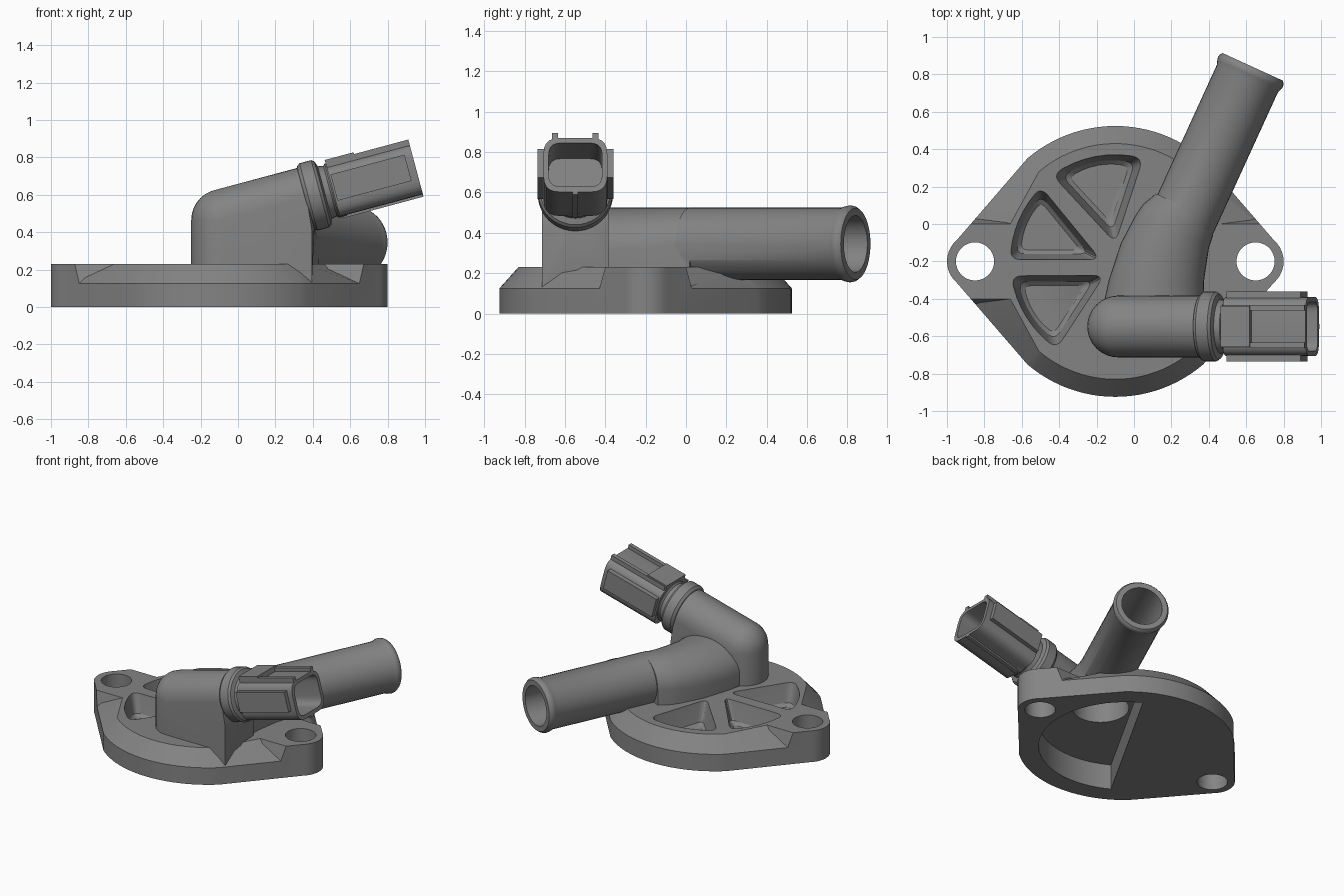
import bpy
import bmesh
from math import sin, cos, pi, radians
from mathutils import Vector, Matrix

if "Cube" in bpy.data.objects:
    bpy.data.objects.remove(bpy.data.objects["Cube"])

# single grey material
grey = bpy.data.materials.new("moulded grey")
grey.use_nodes = True
COLOUR = (0.23, 0.23, 0.23, 1)
grey.diffuse_color = COLOUR
grey.node_tree.nodes["Principled BSDF"].inputs["Base Color"].default_value = COLOUR

CENTRE = Vector((-0.1, -0.2))
EARS = (-0.85, 0.65)


def finish(name, bm):
    bmesh.ops.recalc_face_normals(bm, faces=bm.faces)
    mesh = bpy.data.meshes.new(name)
    bm.to_mesh(mesh)
    bm.free()
    mesh.materials.append(grey)
    obj = bpy.data.objects.new(name, mesh)
    bpy.context.collection.objects.link(obj)
    return obj


def loft(name, rings, matrix=Matrix()):
    """Skin equal-length rings of points and cap both ends."""
    bm = bmesh.new()
    loops = [[bm.verts.new(matrix @ Vector(p)) for p in ring] for ring in rings]
    n = len(loops[0])
    for a, b in zip(loops, loops[1:]):
        for i in range(n):
            j = (i + 1) % n
            bm.faces.new((a[i], a[j], b[j], b[i]))
    bm.faces.new(loops[0])
    bm.faces.new(loops[-1])
    return finish(name, bm)


def prism(name, outline, z0, z1):
    return loft(name, [[(p[0], p[1], z) for p in outline] for z in (z0, z1)])


def turned(name, profile, matrix, n=40):
    """Solid of revolution around local x from (position, radius) pairs."""
    return loft(name, [[(s, r * cos(2 * pi * i / n), r * sin(2 * pi * i / n))
                        for i in range(n)] for s, r in profile], matrix)


def arc(c, r, a0, a1, n):
    return [Vector((c[0] + r * cos(radians(a0 + (a1 - a0) * i / n)),
                    c[1] + r * sin(radians(a0 + (a1 - a0) * i / n))))
            for i in range(n + 1)]


def rounded(points, r):
    """Replace sharp corners of an outline by short curves."""
    out = []
    for i, p in enumerate(points):
        a, b = points[i - 1] - p, points[(i + 1) % len(points)] - p
        if (-a).angle(b) < radians(30):
            out.append(p)
            continue
        a = p + a.normalized() * min(r, a.length * 0.9)
        b = p + b.normalized() * min(r, b.length * 0.9)
        for k in range(6):
            t = k / 5
            out.append(a * (1 - t) ** 2 + p * 2 * t * (1 - t) + b * t * t)
    return out


def combine(obj, other, operation):
    """Apply a boolean and remove the helper."""
    mod = obj.modifiers.new("cut", 'BOOLEAN')
    mod.operation, mod.solver, mod.object = operation, 'EXACT', other
    mesh = bpy.data.meshes.new_from_object(
        obj.evaluated_get(bpy.context.evaluated_depsgraph_get()))
    obj.modifiers.clear()
    obj.data = mesh
    bpy.data.objects.remove(other)


# flange: disc and two ears wrapped in one outline, chamfered to a round top
TANGENT = 40.5
outline = (arc((EARS[1], -0.2), 0.15, -TANGENT - 9, TANGENT + 9, 10)
           + arc(CENTRE, 0.724, TANGENT + 9, 171 - TANGENT, 24)
           + arc((EARS[0], -0.2), 0.15, 171 - TANGENT, 189 + TANGENT, 10)
           + arc(CENTRE, 0.724, 189 + TANGENT, 351 - TANGENT, 24))
top = [CENTRE + (p - CENTRE).normalized() * 0.63 for p in outline]
housing = loft("housing", [[(*p, 0) for p in outline], [(*p, 0.125) for p in outline],
                           [(*p, 0.23) for p in top]])

# raised ears across the flange
ears = prism("ears", outline, 0, 0.23)
band = loft("band", [[(-2, -0.2 - w, z), (2, -0.2 - w, z), (2, -0.2 + w, z), (-2, -0.2 + w, z)]
                     for w, z in ((0.265, -0.01), (0.2, 0.231))])
combine(ears, band, 'INTERSECT')
combine(housing, ears, 'UNION')

# three tapered wedge pockets in the top
for tip, a0, a1, r in (((-0.1, -0.1), 75, 126, 0.57), ((-0.18, -0.19), 135, 179, 0.56),
                       ((-0.16, -0.275), 188, 236, 0.56)):
    shape = rounded([Vector(tip)] + arc(CENTRE, r, a0, a1, 8), 0.06)
    mid = sum(shape, Vector((0, 0))) / len(shape)
    pocket = loft("pocket", [[(*(mid + (p - mid) * k), z) for p in shape]
                             for k, z in ((1.03, 0.25), (0.98, 0.21), (0.8, 0.1), (0.66, 0.08))])
    combine(housing, pocket, 'DIFFERENCE')

# bolt holes
for x in EARS:
    hole = prism("hole", arc((x, -0.2), 0.102, 0, 350, 35), -0.1, 0.4)
    combine(housing, hole, 'DIFFERENCE')


# arched outlet body that bends and narrows into the pipe
def arch(cx, cy, angle, half, base, mid, rise):
    side = Vector((sin(angle), -cos(angle)))
    pts = [(half, base)] + [(half * cos(pi * i / 20), mid + rise * sin(pi * i / 20))
                            for i in range(21)] + [(-half, base)]
    return [(cx + side.x * u, cy + side.y * u, z) for u, z in pts]


SLANT = radians(65.4)
body = loft("outlet_body", [
    arch(0.1, -0.46, pi / 2, 0.27, 0.18, 0.32, 0.205),
    arch(0.12, -0.3, pi / 2, 0.255, 0.18, 0.32, 0.205),
    arch(0.16, -0.15, radians(78), 0.235, 0.18, 0.325, 0.2),
    arch(0.205, -0.04, SLANT, 0.215, 0.18, 0.335, 0.19),
    arch(0.235, 0.02, SLANT, 0.205, 0.18, 0.34, 0.185),
    arch(0.275, 0.09, SLANT, 0.175, 0.2, 0.345, 0.175)])
combine(housing, body, 'UNION')

# outlet pipe with a beaded lip
PIPE = Matrix.Translation((0.635, 0.84, 0.345)) @ Matrix.Rotation(SLANT, 4, 'Z')
pipe = turned("pipe", [(-0.9, 0.179), (-0.07, 0.179), (-0.045, 0.188), (-0.03, 0.191),
                       (-0.015, 0.188), (0, 0.177)], PIPE)
combine(housing, pipe, 'UNION')

# sensor tower: round-backed block under a tilted barrel
TOWER_Y, R = -0.548, 0.165
AXIS = Matrix.Translation((0.42, TOWER_Y, 0.6)) @ Matrix.Rotation(radians(-15), 4, 'Y')
bm = bmesh.new()
bmesh.ops.create_uvsphere(bm, u_segments=32, v_segments=16, radius=R,
                          matrix=Matrix.Translation((-0.085, TOWER_Y, 0.465)))
for p in arc((-0.085, TOWER_Y), R, 90, 270, 16):
    bm.verts.new((*p, 0.13))
for side in (-R, R):
    for z in (0.13, 0.41):
        bm.verts.new((0.395, TOWER_Y + side, z))
for p in arc((0, 0), R, 0, 350, 35):
    bm.verts.new(AXIS @ Vector((-0.055, p.x, p.y)))
bm.faces.ensure_lookup_table()
bmesh.ops.delete(bm, geom=bm.faces[:], context='FACES_ONLY')
bmesh.ops.delete(bm, geom=bm.edges[:], context='EDGES_FACES') if not bm.verts else None
hull = bmesh.ops.convex_hull(bm, input=bm.verts[:])
inside = [v for v in bm.verts if not v.link_faces]
bmesh.ops.delete(bm, geom=inside, context='VERTS')
loose = [e for e in bm.edges if not e.link_faces]
bmesh.ops.delete(bm, geom=loose, context='EDGES')
bmesh.ops.dissolve_limit(bm, angle_limit=radians(0.5), verts=bm.verts[:], edges=bm.edges[:])
combine(housing, finish("sensor_tower", bm), 'UNION')

# underside chamber, riser and pipe bore
chamber = prism("chamber", arc(CENTRE, 0.585, -120, 61, 30), -0.1, 0.185)
riser = prism("riser", arc((0.15, -0.17), 0.19, 0, 350, 35), 0.05, 0.42)
bore = turned("bore", [(-0.95, 0.14), (0.1, 0.14)], PIPE)
for cutter in (chamber, riser, bore):
    combine(housing, cutter, 'DIFFERENCE')

# collar with a groove between tower and plug
collar = turned("sensor_collar", [(-0.07, 0.15), (-0.06, 0.175), (-0.045, 0.186), (0.02, 0.186),
                                  (0.035, 0.175), (0.045, 0.145), (0.075, 0.14), (0.085, 0.15),
                                  (0.13, 0.15)], AXIS)


# plug shell: rounded box with an open socket
def box_ring(s, w, low, high, r):
    pts = [Vector((-w, low)), Vector((w, low)), Vector((w, high)), Vector((-w, high))]
    return [(s, p.x, p.y) for p in rounded(pts, r)]


plug = loft("plug_shell", [box_ring(s, 0.158, -0.145, 0.132, 0.08) for s in (0.09, 0.55)], AXIS)
socket = loft("socket", [box_ring(s, 0.132, -0.118, 0.106, 0.06) for s in (0.25, 0.7)], AXIS)
combine(plug, socket, 'DIFFERENCE')


# ribs and latch pad around the plug
def block(name, s, y, z):
    return loft(name, [[(k, y[0], z[0]), (k, y[1], z[0]), (k, y[1], z[1]), (k, y[0], z[1])]
                       for k in s], AXIS)


ribs = [block("latch_pad", (0.09, 0.25), (-0.11, 0.11), (0.11, 0.168)),
        block("lower_rib", (0.1, 0.55), (-0.014, 0.014), (-0.158, -0.13))]
for side in (-1, 1):
    ribs.append(block("top_rib", (0.1, 0.55), (side * 0.085, side * 0.115), (0.12, 0.158)))
    ribs.append(block("side_rib", (0.1, 0.51), (side * 0.15, side * 0.188), (-0.06, 0.085)))

# smooth shading with sharp edges kept
bpy.ops.object.select_all(action='DESELECT')
for obj in [housing, collar, plug] + ribs:
    obj.select_set(True)
bpy.context.view_layer.objects.active = housing
bpy.ops.object.shade_smooth_by_angle(angle=radians(30))
